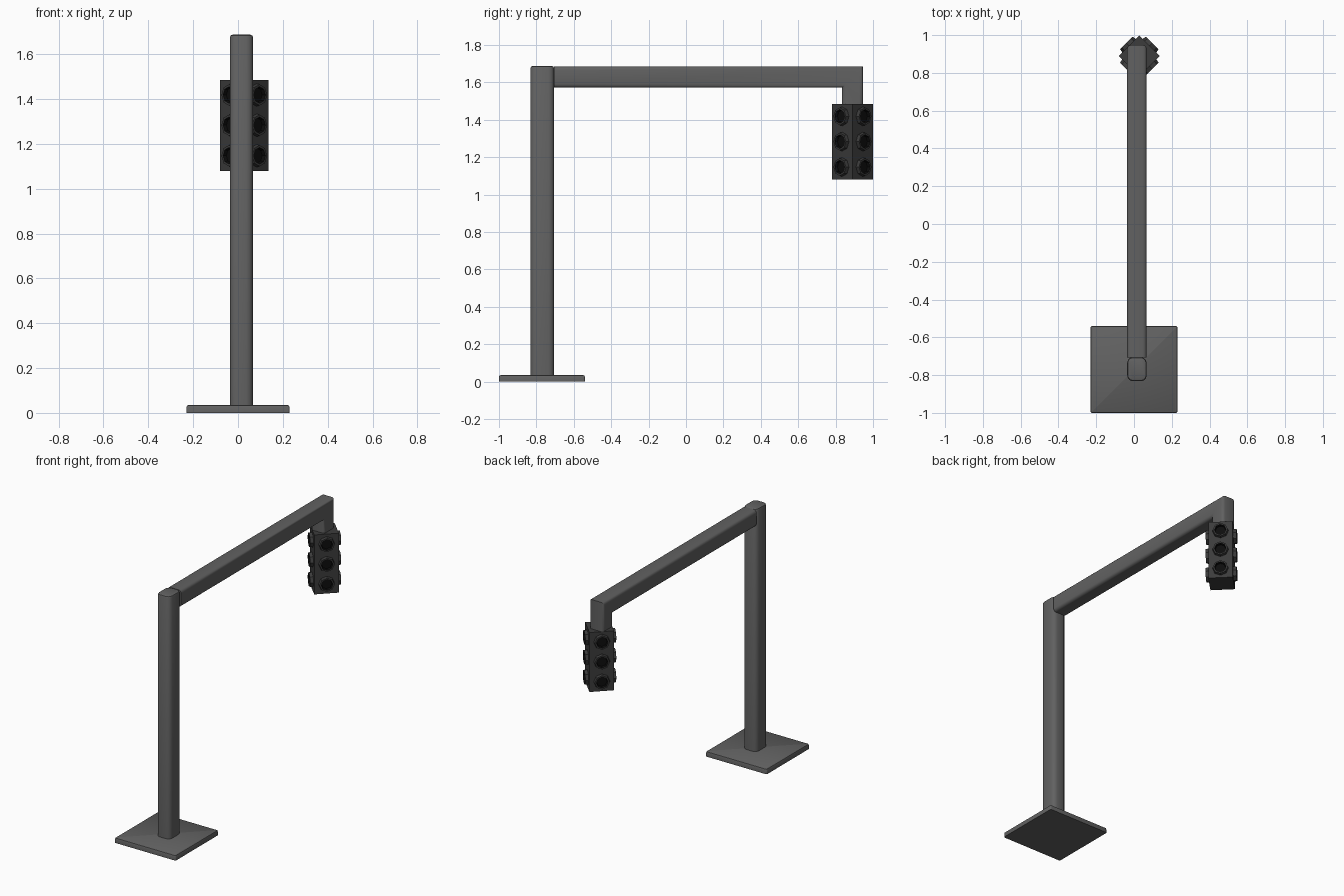
import bpy, bmesh, math
from mathutils import Vector, Matrix

if "Cube" in bpy.data.objects:
    bpy.data.objects.remove(bpy.data.objects["Cube"])


def material(name, v):
    m = bpy.data.materials.new(name)
    m.diffuse_color = (v, v, v, 1)
    m.use_nodes = True
    m.node_tree.nodes["Principled BSDF"].inputs["Base Color"].default_value = m.diffuse_color
    return m


STEEL = material("steel", 0.12)
DARK = material("dark_housing", 0.045)
BLACK = material("black_lens", 0.004)


def finish(name, bm, mats, smooth=True):
    bmesh.ops.recalc_face_normals(bm, faces=bm.faces)
    me = bpy.data.meshes.new(name)
    bm.to_mesh(me)
    bm.free()
    ob = bpy.data.objects.new(name, me)
    bpy.context.collection.objects.link(ob)
    for m in mats:
        me.materials.append(m)
    if smooth:
        bpy.ops.object.select_all(action='DESELECT')
        ob.select_set(True)
        bpy.context.view_layer.objects.active = ob
        bpy.ops.object.shade_smooth_by_angle(angle=math.radians(35))
    return ob


def box(name, lo, hi, mat, pick=None, bevel=0.0, top_bevel=0.0):
    """Box with rounded upright edges and a small bevel round the top."""
    lo, hi = Vector(lo), Vector(hi)
    bm = bmesh.new()
    bmesh.ops.create_cube(bm, size=1)
    for v in bm.verts:
        v.co = Vector([(lo[i] + hi[i]) / 2 + v.co[i] * (hi[i] - lo[i]) for i in range(3)])
    if bevel:
        up = [e for e in bm.edges if abs(e.verts[0].co.z - e.verts[1].co.z) > 1e-4]
        bmesh.ops.bevel(bm, geom=up, offset=bevel, segments=3, profile=0.5, affect='EDGES')
    if top_bevel:
        top = [e for e in bm.edges if all(v.co.z > hi.z - 1e-4 for v in e.verts)]
        bmesh.ops.bevel(bm, geom=top, offset=top_bevel, segments=2, profile=0.5, affect='EDGES')
    return finish(name, bm, [mat])


# Base plate and upright post
box("base_plate", (-0.23, -1, 0), (0.23, -0.54, 0.035), STEEL, bevel=0.008, top_bevel=0.01)
box("post", (-0.036, -0.832, 0.03), (0.067, -0.705, 1.687), STEEL, bevel=0.03, top_bevel=0.012)

# Horizontal arm with mitred drop: one rounded section swept round the corner
CX, HW, HH, R = 0.0155, 0.0515, 0.057, 0.02
section = []
for sx, sz, a0 in ((1, 1, 0), (-1, 1, 90), (-1, -1, 180), (1, -1, 270)):
    for k in range(4):
        a = math.radians(a0 + k * 30)
        section.append((sx * (HW - R) + R * math.cos(a), sz * (HH - R) + R * math.sin(a)))
CY, CZ = 0.89, 1.628
stations = [
    lambda u, w: (CX + u, -0.707, CZ + w),
    lambda u, w: (CX + u, CY + w, CZ + w),
    lambda u, w: (CX + u, CY + w, 1.47),
]
bm = bmesh.new()
rings = [[bm.verts.new(f(u, w)) for u, w in section] for f in stations]
n = len(section)
for a, b in zip(rings, rings[1:]):
    for i in range(n):
        bm.faces.new((a[i], a[(i + 1) % n], b[(i + 1) % n], b[i]))
bm.faces.new(rings[0])
bm.faces.new(rings[-1])
finish("arm", bm, [STEEL])

# Square signal housing turned 45 degrees
LX, LY, HALF = 0.028, 0.89, 0.077
bm = bmesh.new()
bmesh.ops.create_cube(bm, size=1, matrix=Matrix.Translation((LX, LY, 1.2825))
                      @ Matrix.Rotation(math.radians(45), 4, 'Z')
                      @ Matrix.Diagonal((2 * HALF, 2 * HALF, 0.405, 1)))
finish("signal_housing", bm, [DARK], smooth=False)

# Three raised lamp rings with dark recessed lenses on each of the four sides
PROFILE = [(0.051, -0.002), (0.047, 0.02), (0.037, 0.02), (0.033, 0.003)]
SIDES = 8
for s in range(4):
    bm = bmesh.new()
    turn = Matrix.Translation((LX, LY, 0)) @ Matrix.Rotation(math.radians(45 + 90 * s), 4, 'Z')
    for z in (1.147, 1.283, 1.418):
        loops = []
        for r, d in PROFILE:
            loops.append([bm.verts.new(turn @ Vector((
                HALF + d,
                r * math.cos(2 * math.pi * i / SIDES),
                z + r * math.sin(2 * math.pi * i / SIDES)))) for i in range(SIDES)])
        for k, (a, b) in enumerate(zip(loops, loops[1:])):
            for i in range(SIDES):
                j = (i + 1) % SIDES
                f = bm.faces.new((a[i], a[j], b[j], b[i]))
                f.material_index = 1 if k == 2 else 0
        bm.faces.new(loops[-1]).material_index = 1
        bm.faces.new(loops[0][::-1])
    finish(f"lamps_side_{s + 1}", bm, [DARK, BLACK], smooth=False)
